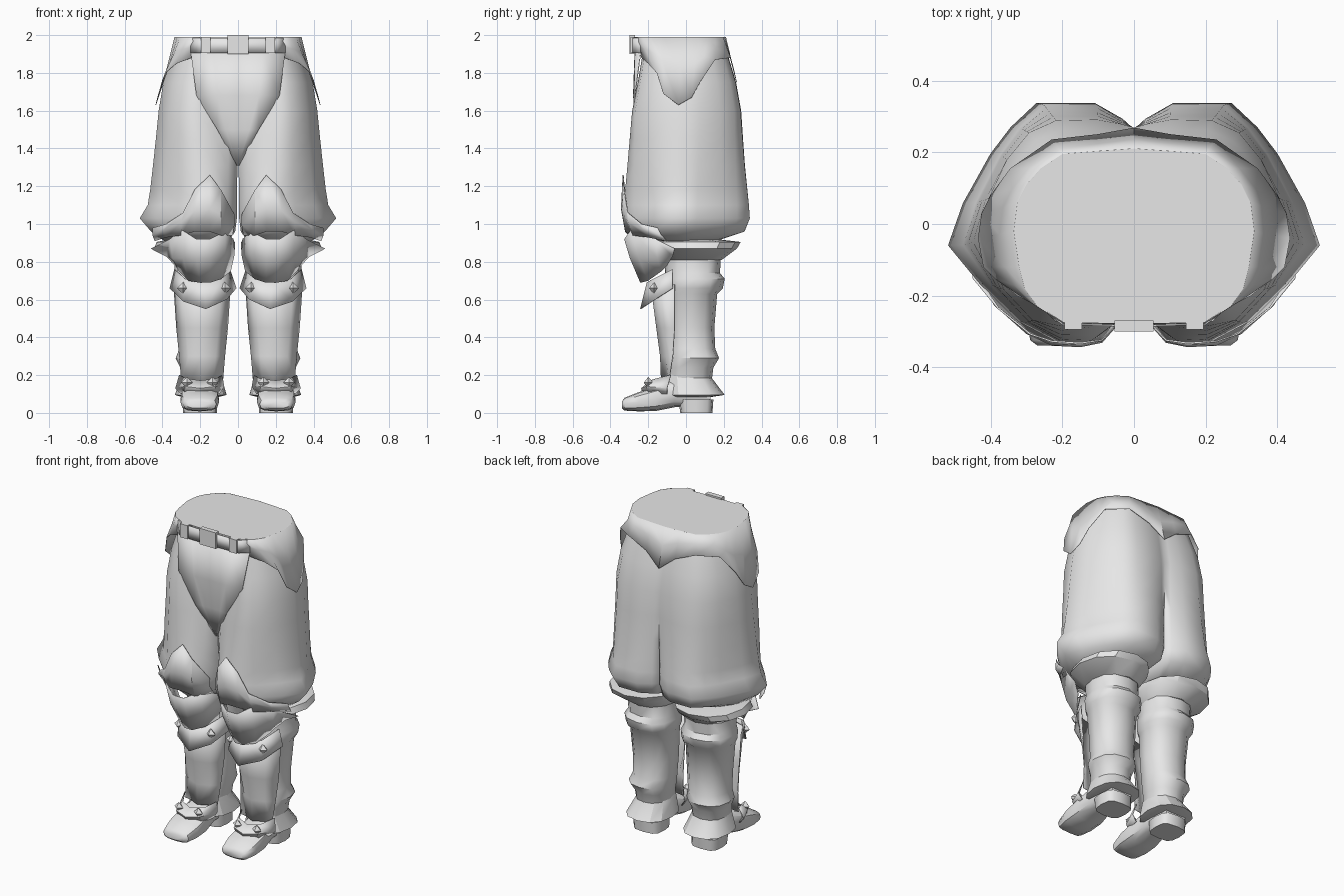
import bpy, math

mat = bpy.data.materials.new("light grey")
mat.diffuse_color = (0.8, 0.8, 0.8, 1)


def make(name, verts, faces, mirror=True, thick=0.0, angle=40):
    me = bpy.data.meshes.new(name)
    me.from_pydata(verts, [], faces)
    me.materials.append(mat)
    ob = bpy.data.objects.new(name, me)
    bpy.context.collection.objects.link(ob)
    if thick:
        m = ob.modifiers.new("thickness", 'SOLIDIFY')
        m.thickness, m.offset = thick, 0
    if mirror:
        ob.modifiers.new("mirror", 'MIRROR').use_clip = True
    bpy.ops.object.select_all(action='DESELECT')
    bpy.context.view_layer.objects.active = ob
    ob.select_set(True)
    bpy.ops.object.shade_smooth_by_angle(angle=math.radians(angle))
    return ob


def skin(rows, closed):
    n = len(rows[0])
    verts = [p for r in rows for p in r]
    faces = []
    for i in range(len(rows) - 1):
        for j in range(n if closed else n - 1):
            k = (j + 1) % n
            faces.append((i * n + j, i * n + k, (i + 1) * n + k, (i + 1) * n + j))
    return verts, faces, n


def loft(name, rings, n=14, p=0.85, axis='z', angle=40):
    """Rings are (height, a0, a1, b0, b1): extents across two axes at each height."""
    rows = []
    for h, a0, a1, b0, b1 in rings:
        row = []
        for i in range(n):
            t = math.tau * i / n
            c, s = math.cos(t), math.sin(t)
            a = (a0 + a1) / 2 + (a1 - a0) / 2 * math.copysign(abs(c) ** p, c)
            b = (b0 + b1) / 2 + (b1 - b0) / 2 * math.copysign(abs(s) ** p, s)
            row.append((a, b, h) if axis == 'z' else (a, h, b))
        rows.append(row)
    verts, faces, n = skin(rows, True)
    faces += [tuple(range(n))[::-1], tuple(range(len(verts) - n, len(verts)))]
    if (rings[-1][0] < rings[0][0]) != (axis == 'y'):
        faces = [f[::-1] for f in faces]
    return make(name, verts, faces, angle=angle)


def sheet(name, rows, thick=0.005, angle=35):
    verts, faces, _ = skin(rows, False)
    return make(name, verts, faces, True, thick, angle)


def box(name, x0, x1, y0, y1, z0, z1, mirror):
    v = [(x, y, z) for x in (x0, x1) for y in (y0, y1) for z in (z0, z1)]
    f = [(0, 1, 3, 2), (4, 6, 7, 5), (0, 4, 5, 1), (2, 3, 7, 6), (0, 2, 6, 4), (1, 5, 7, 3)]
    return make(name, v, f, mirror)


def stud(name, x, y, z, r):
    v = [(x - r, y, z), (x, y, z - r), (x + r, y, z), (x, y, z + r),
         (x, y - r * 0.8, z), (x, y + r, z)]
    f = [(i, (i + 1) % 4, 4) for i in range(4)] + [((i + 1) % 4, i, 5) for i in range(4)]
    make(name, v, f, angle=10)


# waist yoke: rim point (x, y) and hem point (x, y, z) per column, front to back
yoke = [(.2, -.275, .245, -.235, 1.88), (.27, -.23, .325, -.2, 1.85),
        (.305, -.18, .385, -.155, 1.8), (.32, -.12, .42, -.12, 1.69), (.335, -.02, .435, -.04, 1.63),
        (.325, .06, .425, .03, 1.67), (.3, .11, .4, .08, 1.76), (.26, .155, .345, .155, 1.87),
        (.2, .195, .23, .235, 1.88), (.1, .203, .1, .25, 1.83), (0, .21, 0, .268, 1.75)]
rim = [(a, b, 1.99) for a, b, *_ in yoke]
mid = [(a * .6 + c * .4, b * .55 + d * .45, 1.99 - (1.99 - z) * .45) for a, b, c, d, z in yoke]
hem = [(c, d, z) for a, b, c, d, z in yoke]
sheet("waist_yoke", [rim, mid, hem], thick=0.003)

# flat top closing the waist
top = [(0, -.28, 1.99)] + rim
make("waist_top", top, [tuple(range(len(top)))])

# belt, buckle and loops
sheet("belt", [[(0, -.285, z), (.2, -.28, z), (.25, -.24, z)] for z in (1.985, 1.905)])
box("buckle", -.055, .055, -.3, -.27, 1.9, 2.0, False)
box("belt_loop", .145, .195, -.295, -.25, 1.905, 1.99, True)

# front panel between the thighs
sheet("front_panel", [[(0, -.27, 1.91), (.13, -.268, 1.91), (.25, -.24, 1.91)],
                      [(0, -.278, 1.68), (.11, -.277, 1.68), (.22, -.27, 1.68)],
                      [(0, -.258, 1.5), (.06, -.262, 1.5), (.11, -.267, 1.5)],
                      [(0, -.215, 1.31), (.003, -.215, 1.31), (.006, -.215, 1.31)]])

# puffed trouser legs: outlines (share of width, share of depth) blend from hip to hem
hip_line = [(0, -.7), (.12, -.78), (.3, -.86), (.5, -1), (.68, -.95), (.87, -.65), (1, -.15),
            (.97, .25), (.85, .62), (.7, .88), (.52, .99), (.25, 1), (.08, .96), (0, .93)]
hem_line = [(0, -.6), (.1, -.85), (.23, -1), (.4, -1), (.62, -.82), (.83, -.5), (1, -.18),
            (.92, .17), (.77, .58), (.66, .8), (.52, 1), (.2, 1), (.05, .87), (0, .8)]
rows = []
for z, x0, x1, yf, yb, w in [(1.9, 0, .345, .23, .22, 0), (1.75, 0, .395, .255, .265, 0),
                             (1.6, 0, .42, .285, .292, .05), (1.45, 0, .435, .298, .302, .3),
                             (1.31, .002, .45, .31, .312, .5), (1.18, .006, .465, .322, .325, .75),
                             (1.1, .006, .478, .33, .333, .9), (1.03, .006, .52, .332, .338, 1),
                             (.96, .015, .46, .315, .31, .8), (.91, .05, .39, .2, .16, .3)]:
    row = []
    for (ua, va), (ub, vb) in zip(hip_line, hem_line):
        u, v = ua + (ub - ua) * w, va + (vb - va) * w
        row.append((x0 + u * (x1 - x0), v * (yf if v < 0 else yb), z))
    rows.append(row)
verts, faces, n = skin(rows, True)
# leave out the hidden wall between the legs above the crotch
faces = [f[::-1] for f in faces if any(verts[i][0] > .001 for i in f)]
faces.append(tuple(range(len(verts) - n, len(verts)))[::-1])
make("trouser_leg", verts, faces, angle=70)

# flared cuff under the trouser hem
loft("hem_cuff", [(.92, .06, .36, -.1, .16), (.905, .015, .43, -.17, .29),
                  (.87, .015, .445, -.17, .27), (.81, .05, .34, -.12, .19)], n=12, p=.95, angle=30)

# pointed patch over the front of the thigh
sheet("thigh_patch", [
    [(.02, -.25, 1.05), (.09, -.325, 1.18), (.15, -.333, 1.26), (.23, -.328, 1.18),
     (.29, -.308, 1.06), (.38, -.235, 1.0), (.45, -.15, .98)],
    [(.02, -.25, 1.0), (.09, -.33, 1.05), (.15, -.342, 1.08), (.23, -.338, 1.07),
     (.3, -.305, 1.01), (.39, -.225, .97), (.45, -.13, .94)],
    [(.03, -.2, .94), (.09, -.3, .94), (.15, -.32, .96), (.23, -.32, .96),
     (.3, -.28, .94), (.38, -.2, .93), (.44, -.1, .91)]])

# knee plate and lower knee band with studs
sheet("knee_plate", [
    [(.025, -.16, .92), (.07, -.28, .96), (.15, -.325, .92), (.22, -.325, .92), (.3, -.29, .97),
     (.36, -.16, .92), (.46, -.06, .87)],
    [(.02, -.14, .84), (.07, -.25, .84), (.15, -.295, .82), (.22, -.295, .82), (.29, -.25, .82),
     (.345, -.15, .82), (.38, -.07, .83)],
    [(.04, -.13, .75), (.09, -.2, .71), (.15, -.24, .69), (.2, -.24, .69), (.26, -.2, .7),
     (.31, -.13, .75), (.33, -.1, .78)]])
sheet("knee_band", [
    [(.04, -.07, .75), (.09, -.17, .71), (.18, -.205, .69), (.28, -.17, .71), (.335, -.07, .76)],
    [(.01, -.07, .66), (.06, -.18, .6), (.17, -.24, .55), (.29, -.18, .59), (.36, -.07, .66)]])
for x in (.07, .29):
    stud("knee_stud", x, -.17, .66, .032)

# boot shaft with calf bands
loft("boot_shaft", [(.84, .05, .34, -.11, .185), (.74, .05, .335, -.11, .18),
                    (.71, .04, .35, -.11, .205), (.66, .04, .345, -.11, .195),
                    (.63, .055, .33, -.1, .165), (.45, .06, .315, -.09, .15),
                    (.34, .07, .31, -.09, .155), (.29, .07, .33, -.09, .175),
                    (.24, .085, .305, -.09, .145), (.12, .1, .29, -.1, .13)], n=12)

# shin guard
sheet("shin_guard", [[(x0, yb, z), (x0 + .05, yf + .03, z), ((x0 + x1) / 2, yf, z),
                      (x1 - .05, yf + .03, z), (x1, yb, z)]
                     for z, x0, x1, yf, yb in [(.68, .04, .34, -.185, -.06), (.45, .055, .325, -.155, -.06),
                                               (.3, .07, .31, -.135, -.07), (.17, .08, .3, -.13, -.09)]],
      angle=70)

# ankle flare and pointed instep strap with studs
loft("ankle_flare", [(.21, .095, .29, -.1, .13), (.18, .085, .3, -.1, .14),
                     (.095, .06, .335, -.11, .205), (.085, .1, .3, -.1, .14)], n=12, angle=30)
sheet("instep_strap", [
    [(.085, -.08, .2), (.12, -.16, .18), (.2, -.19, .17), (.27, -.16, .18), (.31, -.08, .2)],
    [(.075, -.1, .14), (.12, -.21, .14), (.2, -.235, .13), (.28, -.21, .14), (.33, -.1, .13)],
    [(.1, -.1, .1), (.12, -.19, .1), (.2, -.23, .11), (.28, -.19, .1), (.3, -.1, .1)]])
for x in (.135, .27):
    stud("instep_stud", x, -.2, .16, .03)

# foot and heel
loft("foot", [(-.34, .14, .27, .025, .06), (-.325, .115, .29, .012, .08), (-.25, .1, .305, .008, .11),
              (-.16, .1, .305, .01, .14), (-.06, .115, .29, .03, .18), (.05, .12, .28, .03, .17),
              (.13, .13, .27, .03, .15)], n=12, p=0.7, axis='y')
loft("heel", [(0, .11, .29, -.03, .14), (.07, .11, .295, -.04, .145)], n=12, p=0.6)
